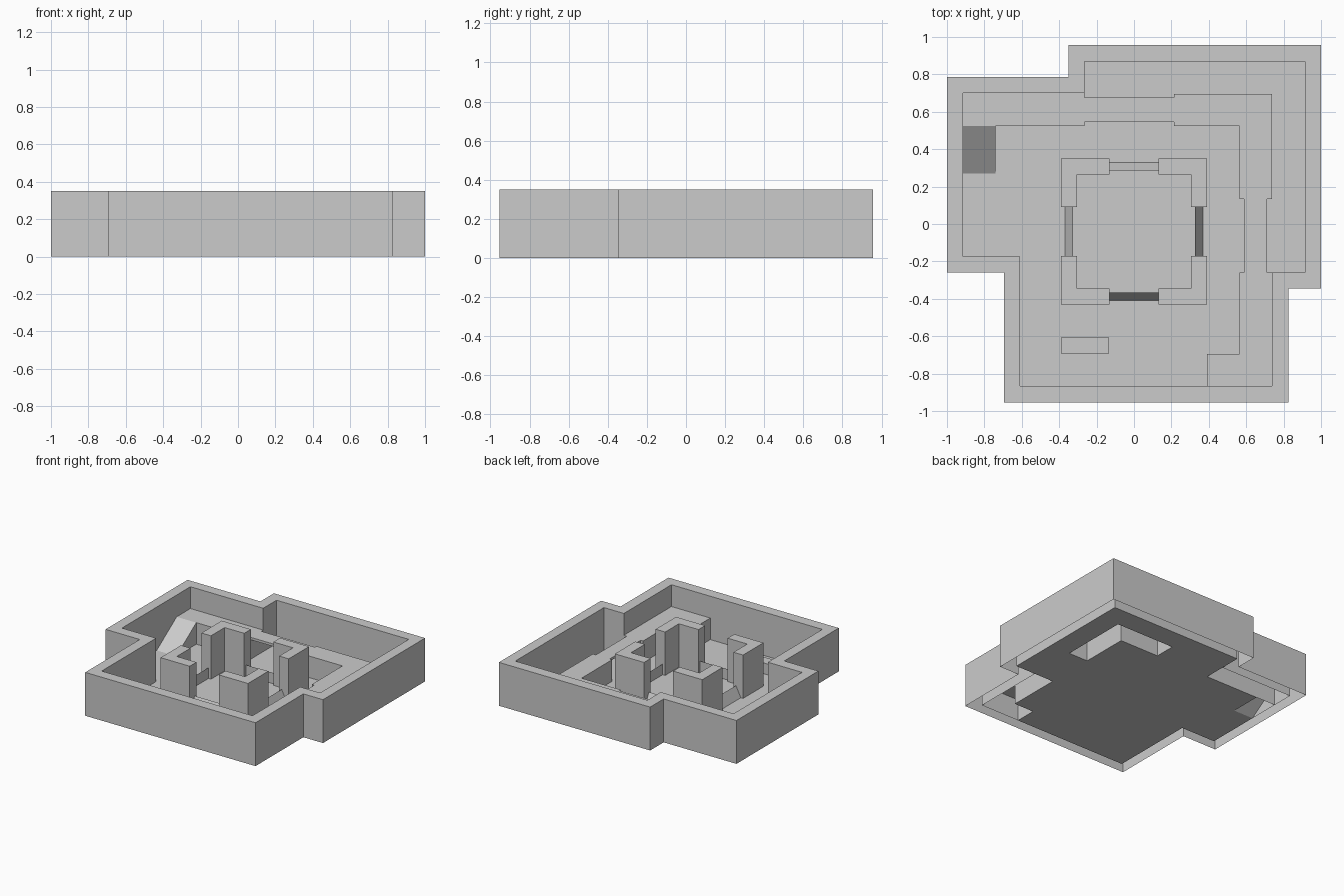
import bpy, bmesh

if "Cube" in bpy.data.objects:
    bpy.data.objects.remove(bpy.data.objects["Cube"])

WALL_H = 0.35      # perimeter and pillars
LEDGE_H = 0.174    # raised walkways
LOW_H = 0.087      # low cover
CY = -0.04         # centre of the pillar court


def finish(name, bm):
    mesh = bpy.data.meshes.new(name)
    bm.to_mesh(mesh)
    bm.free()
    obj = bpy.data.objects.new(name, mesh)
    bpy.context.collection.objects.link(obj)
    return obj


def loop(bm, pts, z):
    return [bm.verts.new((x, y, z)) for x, y in pts]


def bridge(bm, a, b):
    n = len(a)
    for i in range(n):
        j = (i + 1) % n
        bm.faces.new((a[i], a[j], b[j], b[i]))


def prism(name, pts, z0, z1, bottom=False):
    """Counter-clockwise outline extruded upward, underside optional."""
    area = sum(p[0] * q[1] - q[0] * p[1] for p, q in zip(pts, pts[1:] + pts[:1]))
    if area < 0:
        pts = pts[::-1]
    bm = bmesh.new()
    low, high = loop(bm, pts, z0), loop(bm, pts, z1)
    bridge(bm, low, high)
    bm.faces.new(high)
    if bottom:
        bm.faces.new(low[::-1])
    return finish(name, bm)


def rect(x0, y0, x1, y1):
    return [(x0, y0), (x1, y0), (x1, y1), (x0, y1)]


def wedge(name, low_a, low_b, high_b, high_a, h):
    """Slope rising from edge low_a-low_b to height h above high_a-high_b."""
    bm = bmesh.new()
    a, b, c, d = loop(bm, [low_a, low_b, high_b, high_a], 0)
    e, f = loop(bm, [high_b, high_a], h)
    for vs in ((a, b, e, f), (b, c, e), (d, a, f), (c, d, f, e)):
        bm.faces.new(vs)
    bmesh.ops.recalc_face_normals(bm, faces=bm.faces)
    return finish(name, bm)


# Perimeter wall: outer and inner faces with a flat top, open underneath
outer = [(-1, .785), (-1, -.26), (-.695, -.26), (-.695, -.955), (.825, -.955),
         (.825, -.345), (1, -.345), (1, .957), (-.35, .957), (-.35, .785)]
inner = [(-.915, .70), (-.915, -.173), (-.61, -.173), (-.61, -.867), (.737, -.867),
         (.737, -.26), (.915, -.26), (.915, .87), (-.265, .87), (-.265, .70)]
bm = bmesh.new()
rings = [loop(bm, outer, 0), loop(bm, outer, WALL_H),
         loop(bm, inner, WALL_H), loop(bm, inner, 0)]
for r, s in zip(rings, rings[1:]):
    bridge(bm, r, s)
finish("perimeter_wall", bm)

# Floor, left open below the ledges and ramp
bm = bmesh.new()
for r in ((-.61, -.867, .39, -.173), (.39, -.695, .565, -.173), (-.915, -.173, .565, .27),
          (-.74, .27, .565, .525), (-.265, .525, .215, .87), (.215, .695, .915, .87),
          (.737, -.26, .915, .695), (.565, -.26, .737, .135)):
    bm.faces.new(loop(bm, rect(*r), 0))
finish("floor", bm)

# Raised ledges
prism("left_ledge", rect(-.915, .525, -.265, .70), 0, LEDGE_H)
prism("back_corner_ledge", [(.215, .525), (.565, .525), (.565, .135), (.737, .135),
                            (.737, .695), (.215, .695)], 0, LEDGE_H)
prism("front_corner_ledge", [(.39, -.867), (.737, -.867), (.737, -.26), (.565, -.26),
                             (.565, -.695), (.39, -.695)], 0, LEDGE_H)

# Planks joining the ledges
prism("back_plank", rect(-.265, .545, .215, .675), LEDGE_H - .02, LEDGE_H, True)
prism("right_plank", rect(.587, -.26, .71, .135), LEDGE_H - .02, LEDGE_H, True)

# Ramp up to the left ledge
wedge("ramp", (-.915, .27), (-.74, .27), (-.74, .525), (-.915, .525), LEDGE_H)

# Four L-shaped corner pillars
profile = [(.13, .39), (.13, .305), (.305, .305), (.305, .13), (.39, .13), (.39, .39)]
for sx in (-1, 1):
    for sy in (-1, 1):
        name = "pillar_%s_%s" % ("back" if sy > 0 else "front", "right" if sx > 0 else "left")
        prism(name, [(sx * x, CY + sy * y) for x, y in profile], 0, WALL_H)

# Low sills between the pillars, sloping outward
for name, dx, dy in (("right", 1, 0), ("back", 0, 1), ("left", -1, 0), ("front", 0, -1)):
    def at(r, t):
        return (dx * r - dy * t, CY + dy * r + dx * t)
    wedge(name + "_sill", at(.37, -.13), at(.37, .13), at(.327, .13), at(.327, -.13), LOW_H)

# Free-standing low cover block
prism("cover_block", rect(-.39, -.692, -.133, -.608), 0, LOW_H)
